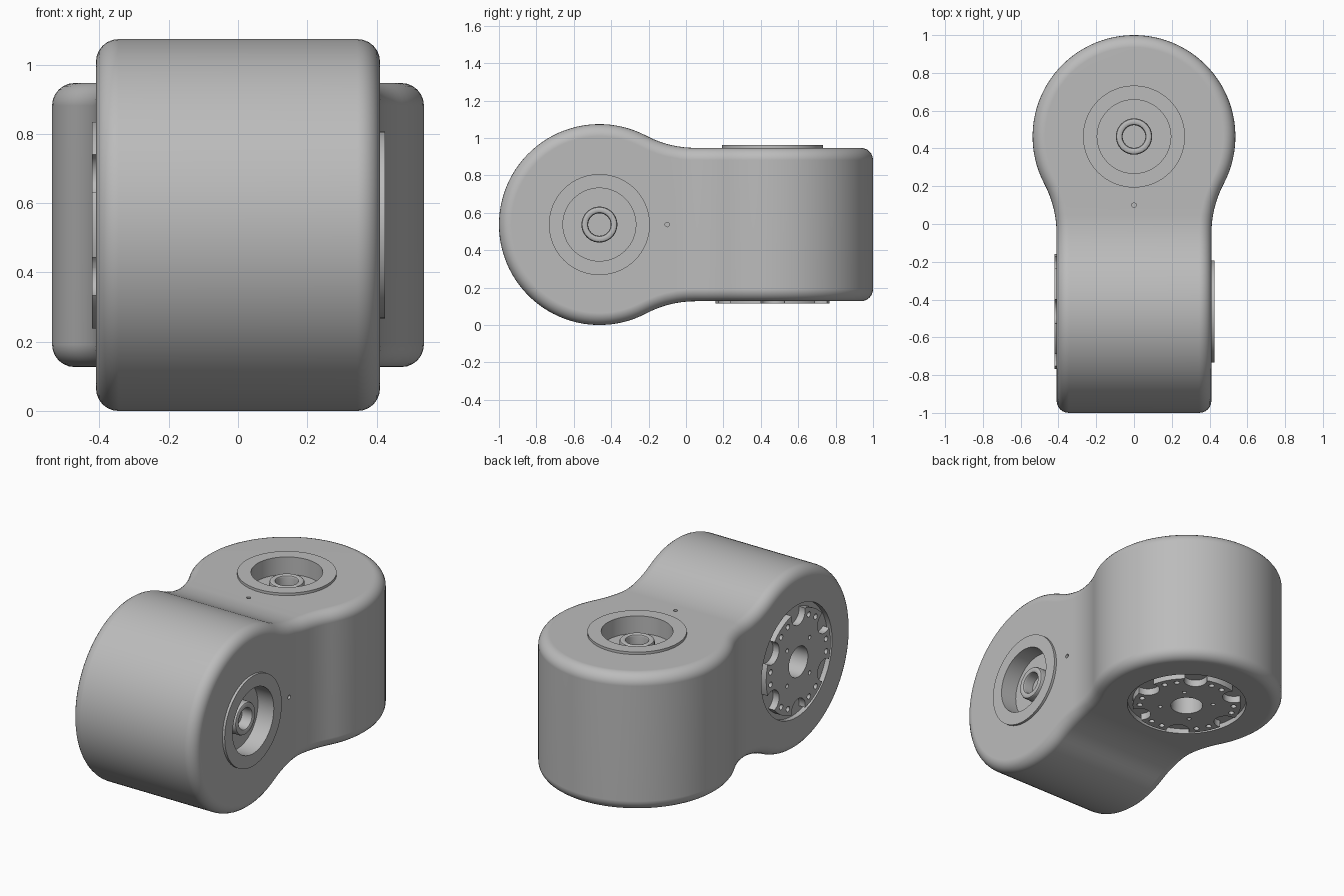
import bpy, bmesh, math
from mathutils import Matrix, Vector

if "Cube" in bpy.data.objects:
    bpy.data.objects.remove(bpy.data.objects["Cube"], do_unlink=True)

R = 0.537        # drum radius, also the height of both axes' crossing
C = 1 - R        # drum centre distance along y
W = 0.41         # half width of each drum
E = 0.05         # where the neck fillet becomes straight
FIL = (W * W + (C + E) ** 2 - R * R) / (2 * (R - W))
NECK = -C + R * (C + E) / (R + FIL)

grey = bpy.data.materials.new("satin_grey")
grey.use_nodes = True
grey.diffuse_color = (0.5, 0.5, 0.5, 1)
grey.node_tree.nodes["Principled BSDF"].inputs["Base Color"].default_value = (0.5, 0.5, 0.5, 1)


def make_object(name, bm):
    bmesh.ops.recalc_face_normals(bm, faces=bm.faces)
    mesh = bpy.data.meshes.new(name)
    bm.to_mesh(mesh)
    bm.free()
    obj = bpy.data.objects.new(name, mesh)
    bpy.context.collection.objects.link(obj)
    return obj


def activate(obj):
    bpy.ops.object.select_all(action='DESELECT')
    obj.select_set(True)
    bpy.context.view_layer.objects.active = obj


def finish(obj):
    obj.data.materials.clear()
    obj.data.materials.append(grey)
    for p in obj.data.polygons:
        p.material_index = 0
    activate(obj)
    bpy.ops.object.shade_smooth_by_angle(angle=math.radians(30))
    normals = obj.modifiers.new("flat_normals", 'WEIGHTED_NORMAL')
    normals.keep_sharp = True


def cut(obj, bm):
    cutter = make_object("cutter", bm)
    cutter.hide_render = True
    mod = obj.modifiers.new("cut", 'BOOLEAN')
    mod.operation = 'DIFFERENCE'
    mod.solver = 'EXACT'
    mod.object = cutter
    activate(obj)
    bpy.ops.object.modifier_apply(modifier=mod.name)
    bpy.data.objects.remove(cutter, do_unlink=True)


def revolve(bm, profile, frame, closed=False, steps=64):
    """Turn (radius, height) points around the frame's z axis."""
    rings = []
    for r, z in profile:
        if r == 0:
            rings.append([bm.verts.new(frame @ Vector((0, 0, z)))] * steps)
        else:
            rings.append([bm.verts.new(frame @ Vector((r * math.cos(a), r * math.sin(a), z)))
                          for a in (2 * math.pi * i / steps for i in range(steps))])
    pairs = list(zip(rings, rings[1:]))
    if closed:
        pairs.append((rings[-1], rings[0]))
    for a, b in pairs:
        for i in range(steps):
            j = (i + 1) % steps
            bm.faces.new(list(dict.fromkeys((a[i], a[j], b[j], b[i]))))


def plug(bm, r, low, high, frame, steps=24):
    revolve(bm, [(0, low), (r, low), (r, high), (0, high)], frame, steps=steps)


def half(y):
    """Half thickness of the drum, neck and arm outline."""
    if y <= NECK:
        return math.sqrt(max(0, R * R - (y + C) ** 2))
    if y < E:
        return W + FIL - math.sqrt(FIL * FIL - (y - E) ** 2)
    return W


# Body: two crossed drums blended through a neck, with rounded rims
turn = math.acos((-C - NECK) / R)
ys = [-C - R * math.cos(turn * i / 32) for i in range(33)]
ys += [NECK + (-E - NECK) * i / 6 for i in range(1, 7)]
ys += [-E / 3] + [-y for y in reversed([*ys, -E / 3])]

bm = bmesh.new()
corners = {}


def corner(sx, y, sz):
    co = (sx * half(-y), y, R + sz * half(y))
    key = tuple(round(v, 5) + 0.0 for v in co)
    if key not in corners:
        corners[key] = bm.verts.new(co)
    return corners[key]


def face(points):
    bm.faces.new(list(dict.fromkeys(corner(*p) for p in points)))


for s in (1, -1):
    for a, b in zip(ys, ys[1:]):
        if a < E - 1e-4:
            face([(1, a, s), (-1, a, s), (-1, b, s), (1, b, s)])
        if b > -E + 1e-4:
            face([(s, a, 1), (s, a, -1), (s, b, -1), (s, b, 1)])
    flat = [y for y in ys if y >= E - 1e-4]
    face([(1, y, s) for y in flat] + [(-1, y, s) for y in reversed(flat)])
    flat = [y for y in ys if y <= -E + 1e-4]
    face([(s, y, 1) for y in flat] + [(s, y, -1) for y in reversed(flat)])

seam = set()
for sx in (1, -1):
    for sz in (1, -1):
        for a, b in zip(ys, ys[1:]):
            seam.add(bm.edges.get((corner(sx, a, sz), corner(sx, b, sz))))
bmesh.ops.recalc_face_normals(bm, faces=bm.faces)
bmesh.ops.bevel(bm, geom=list(seam), offset=0.065, offset_type='OFFSET', segments=6,
                profile=0.5, affect='EDGES', clamp_overlap=False, loop_slide=True)
body = make_object("body", bm)

# Frames on the four drum faces, z pointing outward
move = Matrix.Translation
top = move((0, C, R + W))
bottom = move((0, C, R - W)) @ Matrix.Rotation(math.pi, 4, 'X')
left = move((W, -C, R)) @ Matrix.Rotation(math.pi / 2, 4, 'Y')
right = move((-W, -C, R)) @ Matrix.Rotation(-math.pi / 2, 4, 'Y')

# Recesses for the caps and plates, and the small pin holes
bm = bmesh.new()
for frame in (top, left):
    plug(bm, 0.21, -0.13, 0.05, frame, 64)
for frame in (bottom, right):
    revolve(bm, [(0, -0.12), (0.09, -0.12), (0.09, -0.03), (0.335, -0.03),
                 (0.335, 0.05), (0, 0.05)], frame)
plug(bm, 0.012, -0.04, 0.05, move((0, 0.1, R + W)), 16)
plug(bm, 0.012, -0.04, 0.05, left @ move((0, C - 0.1, 0)), 16)
cut(body, bm)
finish(body)

# Bearing caps: raised flange, sunken cup and rounded hollow boss
cap = [(0.27, -0.003), (0.27, 0.015), (0.195, 0.015), (0.195, -0.09), (0.096, -0.09),
       (0.096, -0.045), (0.092, -0.037), (0.084, -0.033), (0.072, -0.033),
       (0.064, -0.037), (0.06, -0.045), (0.06, -0.1), (0, -0.1)]
for name, frame in (("top_cap", top), ("left_cap", left)):
    bm = bmesh.new()
    revolve(bm, cap[::-1], frame)
    finish(make_object(name, bm))

# Bolt plates: scalloped rim, bolt circles and a centre bore
for name, frame in (("bottom_plate", bottom), ("right_plate", right)):
    bm = bmesh.new()
    revolve(bm, [(0.09, -0.035), (0.305, -0.035), (0.305, 0.011), (0.09, 0.011)],
            frame, closed=True)
    plate = make_object(name, bm)
    bm = bmesh.new()

    def circle_of_holes(count, distance, radius, start):
        for i in range(count):
            spin = Matrix.Rotation(math.radians(start + 360 * i / count), 4, 'Z')
            plug(bm, radius, -0.06, 0.04, frame @ spin @ move((distance, 0, 0)))

    circle_of_holes(6, 0.285, 0.065, 0)
    circle_of_holes(6, 0.265, 0.016, 22)
    circle_of_holes(6, 0.265, 0.016, 38)
    circle_of_holes(4, 0.15, 0.012, 45)
    cut(plate, bm)
    finish(plate)
